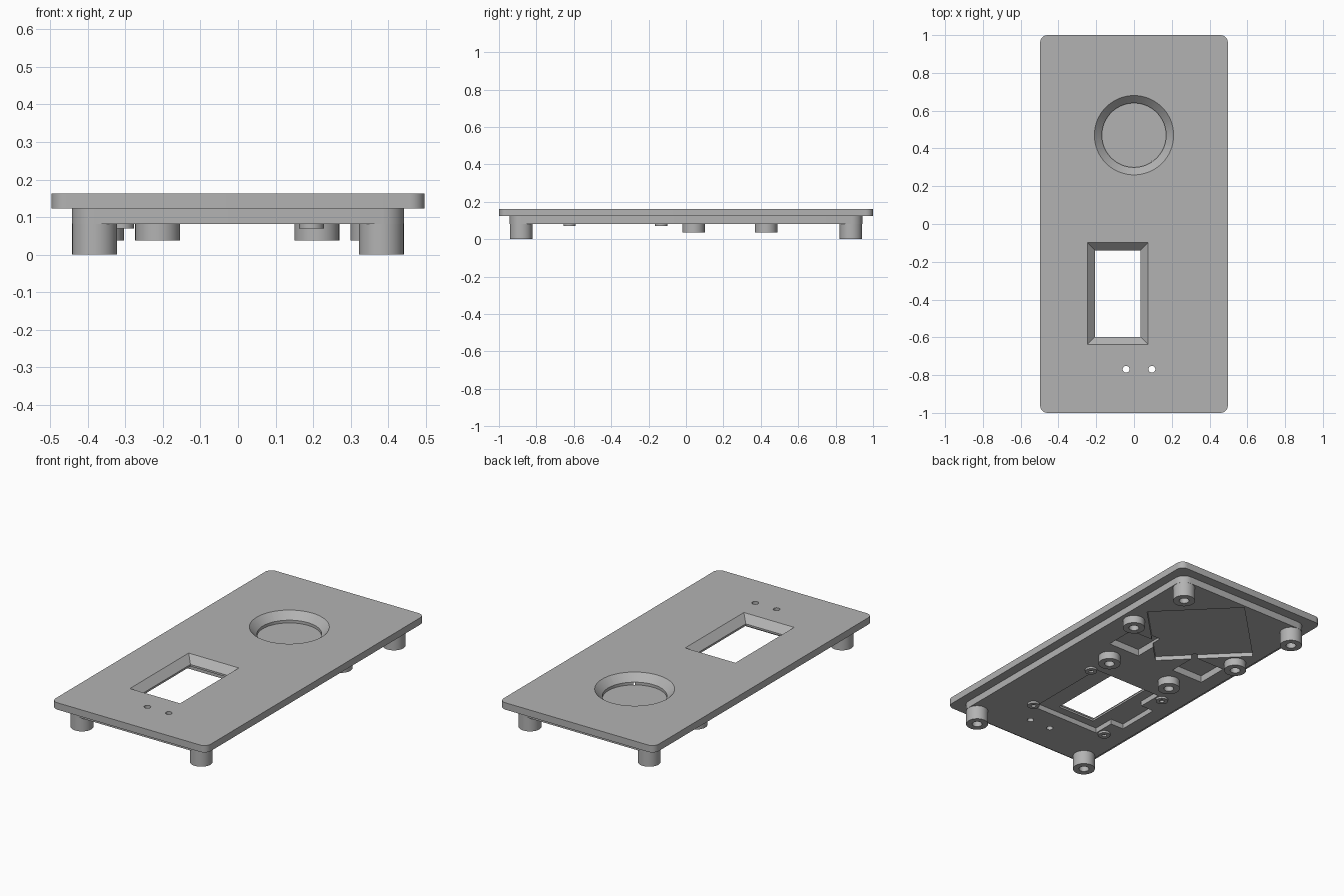
import bpy
import bmesh
from math import cos, sin, pi, radians

if "Cube" in bpy.data.objects:
    bpy.data.objects.remove(bpy.data.objects["Cube"])

TOP, MID, UNDER = 0.163, 0.123, 0.082

grey = bpy.data.materials.new("plain grey")
grey.use_nodes = True
grey.diffuse_color = (0.45, 0.45, 0.45, 1)
grey.node_tree.nodes["Principled BSDF"].inputs["Base Color"].default_value = grey.diffuse_color


def circle(x, y, r, n=64):
    return [(x + r * cos(2 * pi * i / n), y + r * sin(2 * pi * i / n)) for i in range(n)]


def rect(x0, x1, y0, y1):
    return [(x0, y0), (x1, y0), (x1, y1), (x0, y1)]


def rounded(hx, hy, r, steps=8):
    pts = []
    for q, (sx, sy) in enumerate([(1, 1), (-1, 1), (-1, -1), (1, -1)]):
        for i in range(steps + 1):
            a = pi / 2 * (q + i / steps)
            pts.append((sx * (hx - r) + r * cos(a), sy * (hy - r) + r * sin(a)))
    return pts


def loft(name, rings, closed_loop=False):
    """Skin a stack of (outline, z) rings, capping the ends or joining them."""
    bm = bmesh.new()
    loops = [[bm.verts.new((x, y, z)) for x, y in outline] for outline, z in rings]
    pairs = list(zip(loops, loops[1:]))
    if closed_loop:
        pairs.append((loops[-1], loops[0]))
    else:
        bm.faces.new(loops[0][::-1])
        bm.faces.new(loops[-1])
    for a, b in pairs:
        for i in range(len(a)):
            j = (i + 1) % len(a)
            bm.faces.new((a[i], a[j], b[j], b[i]))
    bmesh.ops.recalc_face_normals(bm, faces=bm.faces)
    mesh = bpy.data.meshes.new(name)
    bm.to_mesh(mesh)
    bm.free()
    mesh.materials.append(grey)
    ob = bpy.data.objects.new(name, mesh)
    bpy.context.collection.objects.link(ob)
    return ob


def activate(ob):
    bpy.ops.object.select_all(action='DESELECT')
    ob.select_set(True)
    bpy.context.view_layer.objects.active = ob


def boolean(ob, tool, operation='DIFFERENCE'):
    tool.hide_render = True
    activate(ob)
    mod = ob.modifiers.new("cut", 'BOOLEAN')
    mod.operation, mod.solver, mod.object = operation, 'EXACT', tool
    bpy.ops.object.modifier_apply(modifier=mod.name)
    bpy.data.objects.remove(tool)


def smooth(ob):
    activate(ob)
    bpy.ops.object.shade_smooth_by_angle(angle=radians(30))


# Cover plate with a stepped inner layer
panel = loft("cover_panel", [(rounded(0.497, 1.0, 0.04), MID), (rounded(0.497, 1.0, 0.04), TOP)])
inner = rounded(0.443, 0.943, 0.06)
boolean(panel, loft("inner_layer", [(inner, UNDER), (inner, MID + 0.01)]), 'UNION')


def cut(outline, z0, z1, upper=None):
    boolean(panel, loft("cutter", [(outline, z0), (upper or outline, z1)]))


# Round opening, chamfered on top
HOLE_Y = 0.47
cut(circle(0, HOLE_Y, 0.17), 0, 0.3)
cut(circle(0, HOLE_Y, 0.16), MID - 0.01, TOP + 0.01, circle(0, HOLE_Y, 0.22))

# Rectangular window, chamfered on top
wx0, wx1, wy0, wy1 = -0.207, 0.035, -0.597, -0.139


def window(d):
    return rect(wx0 - d, wx1 + d, wy0 - d, wy1 + d)


cut(window(0), 0, 0.3)
cut(window(-0.01), MID - 0.01, TOP + 0.01, window(0.05))

# Two pin holes
for x in (-0.042, 0.095):
    cut(circle(x, -0.769, 0.018, 24), 0, 0.3)

# Underside pockets: diamond seat, two terminal notches, stepped window seat
cut(circle(-0.01, 0.55, 0.378, 4), 0, UNDER + 0.025)
for x in (-0.355, 0.095):
    cut(rect(x, x + 0.205, 0.15, 0.335), 0, UNDER + 0.04)
cut([(-0.27, -0.645), (0.17, -0.645), (0.17, -0.115), (-0.27, -0.115),
     (-0.27, -0.26), (-0.354, -0.26), (-0.354, -0.517), (-0.27, -0.517)], 0, UNDER + 0.03)
smooth(panel)


# Hollow standoffs under the panel
def standoff(name, x, y, r, bore, z):
    top = UNDER + 0.002
    ob = loft(name, [(circle(x, y, r, 40), z), (circle(x, y, r, 40), top),
                     (circle(x, y, bore, 40), top), (circle(x, y, bore, 40), z)], True)
    smooth(ob)


for side, s in (("left", 1), ("right", -1)):
    standoff("front_foot_" + side, s * 0.382, -0.882, 0.06, 0.027, 0)
    standoff("back_foot_" + side, s * 0.382, 0.882, 0.06, 0.027, 0)
    standoff("inner_post_" + side, s * 0.212 - 0.002, 0.041, 0.06, 0.027, 0.037)
    standoff("outer_post_" + side, s * 0.362 - 0.002, 0.428, 0.06, 0.027, 0.037)
    for end, y in (("front", -0.623), ("back", -0.132)):
        standoff("window_boss_%s_%s" % (end, side), s * 0.253 - 0.057, y, 0.033, 0.013, 0.07)
